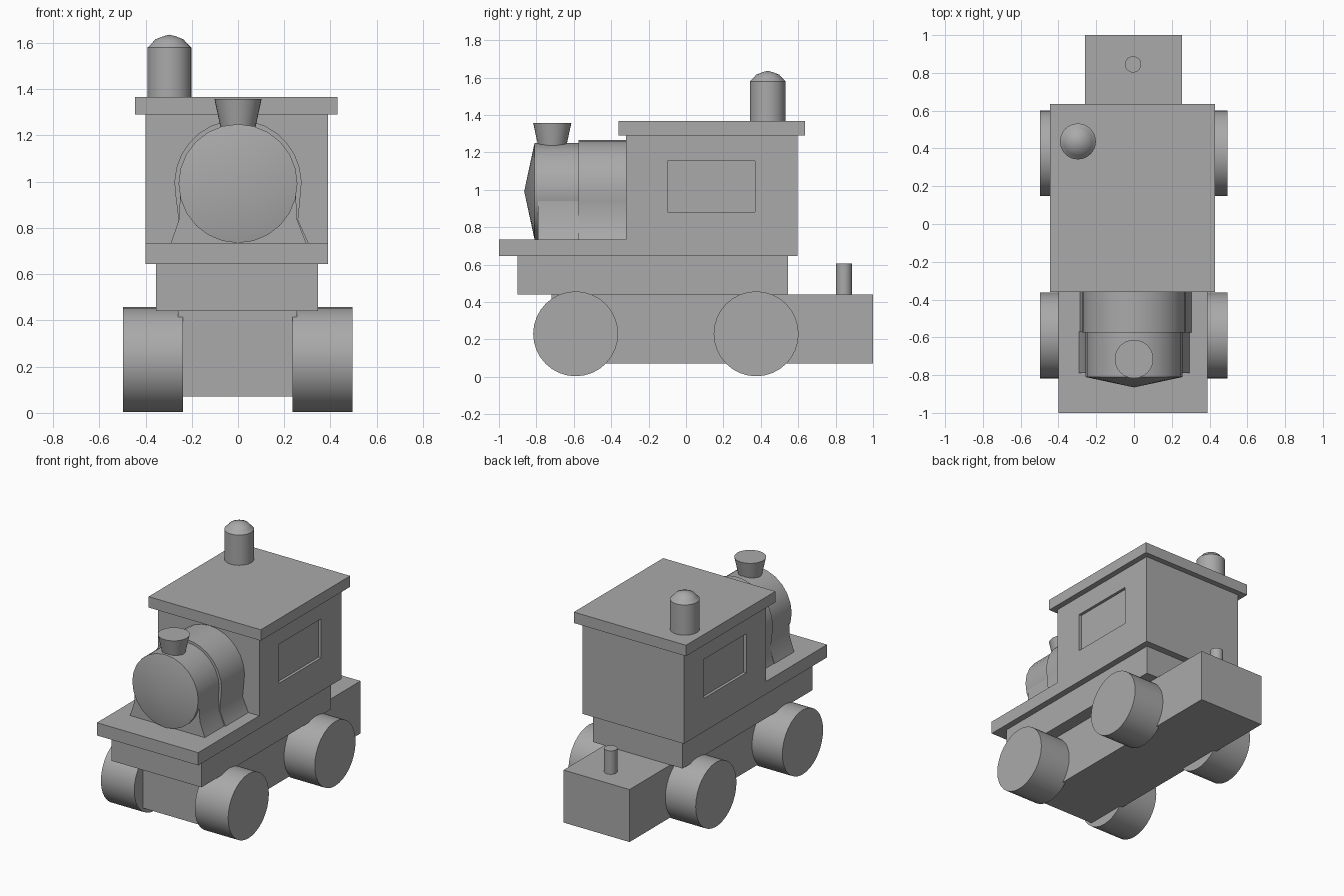
import bpy, bmesh
from math import sin, cos, pi, radians
from mathutils import Vector, Matrix

old = bpy.data.objects.get("Cube")
if old:
    bpy.data.objects.remove(old, do_unlink=True)

GREY = (0.4, 0.4, 0.4, 1)
grey = bpy.data.materials.new("plain_grey")
grey.use_nodes = True
grey.diffuse_color = GREY
grey.node_tree.nodes["Principled BSDF"].inputs["Base Color"].default_value = GREY


def finish(bm, name, smooth=True):
    bmesh.ops.recalc_face_normals(bm, faces=bm.faces[:])
    mesh = bpy.data.meshes.new(name)
    bm.to_mesh(mesh)
    bm.free()
    mesh.materials.append(grey)
    obj = bpy.data.objects.new(name, mesh)
    bpy.context.collection.objects.link(obj)
    if smooth:
        bpy.ops.object.select_all(action='DESELECT')
        obj.select_set(True)
        bpy.context.view_layer.objects.active = obj
        bpy.ops.object.shade_smooth_by_angle(angle=radians(32))
    return obj


def box(name, x, y, z):
    bm = bmesh.new()
    bmesh.ops.create_cube(bm, size=1)
    for v in bm.verts:
        v.co = Vector([a + (b - a) * (c + 0.5) for (a, b), c in zip((x, y, z), v.co)])
    return finish(bm, name, False)


def prism(points, step):
    """Closed outline swept along a vector."""
    bm = bmesh.new()
    face = bm.faces.new([bm.verts.new(p) for p in points])
    swept = bmesh.ops.extrude_face_region(bm, geom=[face], use_keep_orig=True)
    moved = [g for g in swept["geom"] if isinstance(g, bmesh.types.BMVert)]
    bmesh.ops.translate(bm, verts=moved, vec=step)
    bmesh.ops.recalc_face_normals(bm, faces=bm.faces[:])
    return bm


def lathe(name, profile, place, turn=None, sides=32):
    """Profile of (radius, height) turned about z, then rotated and placed."""
    bm = bmesh.new()
    verts = [bm.verts.new((r, 0, h)) for r, h in profile]
    edges = [bm.edges.new(pair) for pair in zip(verts, verts[1:])]
    bmesh.ops.spin(bm, geom=verts + edges, cent=(0, 0, 0), axis=(0, 0, 1),
                   angle=2 * pi, steps=sides)
    bmesh.ops.remove_doubles(bm, verts=bm.verts[:], dist=0.0005)
    turn = turn or Matrix.Identity(4)
    bm.transform(Matrix.Translation(place) @ turn)
    return finish(bm, name)


# Chassis and frame
box("chassis", (-0.26, 0.255), (-0.72, 1), (0.07, 0.44))
box("frame", (-0.355, 0.345), (-0.9, 0.545), (0.44, 0.645))

# Cab and running board in one side profile, with recessed windows
side = [(-1, 0.645), (0.595, 0.645), (0.595, 1.29), (-0.32, 1.29), (-0.32, 0.735), (-1, 0.735)]
bm = prism([(-0.4, y, z) for y, z in side], (0.79, 0, 0))
win_y, win_z = (-0.1, 0.37), (0.88, 1.155)
for axis, cuts in ((1, win_y), (2, win_z)):
    normal = Vector((0, 0, 0))
    normal[axis] = 1
    for cut in cuts:
        bmesh.ops.bisect_plane(bm, geom=bm.verts[:] + bm.edges[:] + bm.faces[:],
                               plane_co=normal * cut, plane_no=normal)
bm.normal_update()
panes = []
for f in bm.faces:
    c = f.calc_center_median()
    if abs(f.normal.x) > 0.9 and win_y[0] < c.y < win_y[1] and win_z[0] < c.z < win_z[1]:
        panes.append(f)
for f in bmesh.ops.extrude_discrete_faces(bm, faces=panes)["faces"]:
    inward = -0.02 if f.calc_center_median().x > 0 else 0.02
    bmesh.ops.translate(bm, verts=f.verts[:], vec=(inward, 0, 0))
finish(bm, "cab", False)
box("roof", (-0.445, 0.43), (-0.36, 0.635), (1.29, 1.367))

# Boiler with pointed nose, its saddle and the wider arch behind
forward = Matrix.Rotation(pi / 2, 4, 'X')
lathe("boiler", [(0, 0.32), (0.257, 0.32), (0.257, 0.81), (0, 0.865)],
      (0, 0, 0.992), forward, 24)
saddle = [(0.25, 0.94), (0.256, 0.835), (0.295, 0.735),
          (-0.29, 0.735), (-0.256, 0.835), (-0.25, 0.94)]
finish(prism([(x, -0.79, z) for x, z in saddle], (0, 0.22, 0)), "boiler_saddle")
arc = [radians(-11 + 202 * i / 16) for i in range(17)]
arch = [(0.275 * cos(a), 0.992 + 0.275 * sin(a)) for a in arc]
arch += [(-0.257, 0.835), (-0.285, 0.735), (0.305, 0.735), (0.26, 0.835)]
finish(prism([(x, -0.575, z) for x, z in arch], (0, 0.255, 0)), "boiler_arch")

# Funnel, roof whistle and coupling pin
lathe("funnel", [(0, 1.2), (0.068, 1.2), (0.102, 1.357), (0, 1.357)], (0, -0.715, 0))
lathe("roof_whistle", [(0, 1.36), (0.095, 1.36), (0.095, 1.58), (0.074, 1.6),
                       (0.062, 1.615), (0.03, 1.628), (0, 1.636)], (-0.297, 0.437, 0))
lathe("coupling_pin", [(0, 0.43), (0.043, 0.43), (0.043, 0.605), (0, 0.605)],
      (-0.005, 0.845, 0), sides=24)

# Wheels
sideways = Matrix.Rotation(pi / 2, 4, 'Y')
for y, end in ((-0.59, "front"), (0.375, "rear")):
    for x, hand in ((0.365, "left"), (-0.367, "right")):
        lathe(f"{end}_{hand}_wheel", [(0, -0.13), (0.227, -0.13), (0.227, 0.13), (0, 0.13)],
              (x, y, 0.23), sideways)
